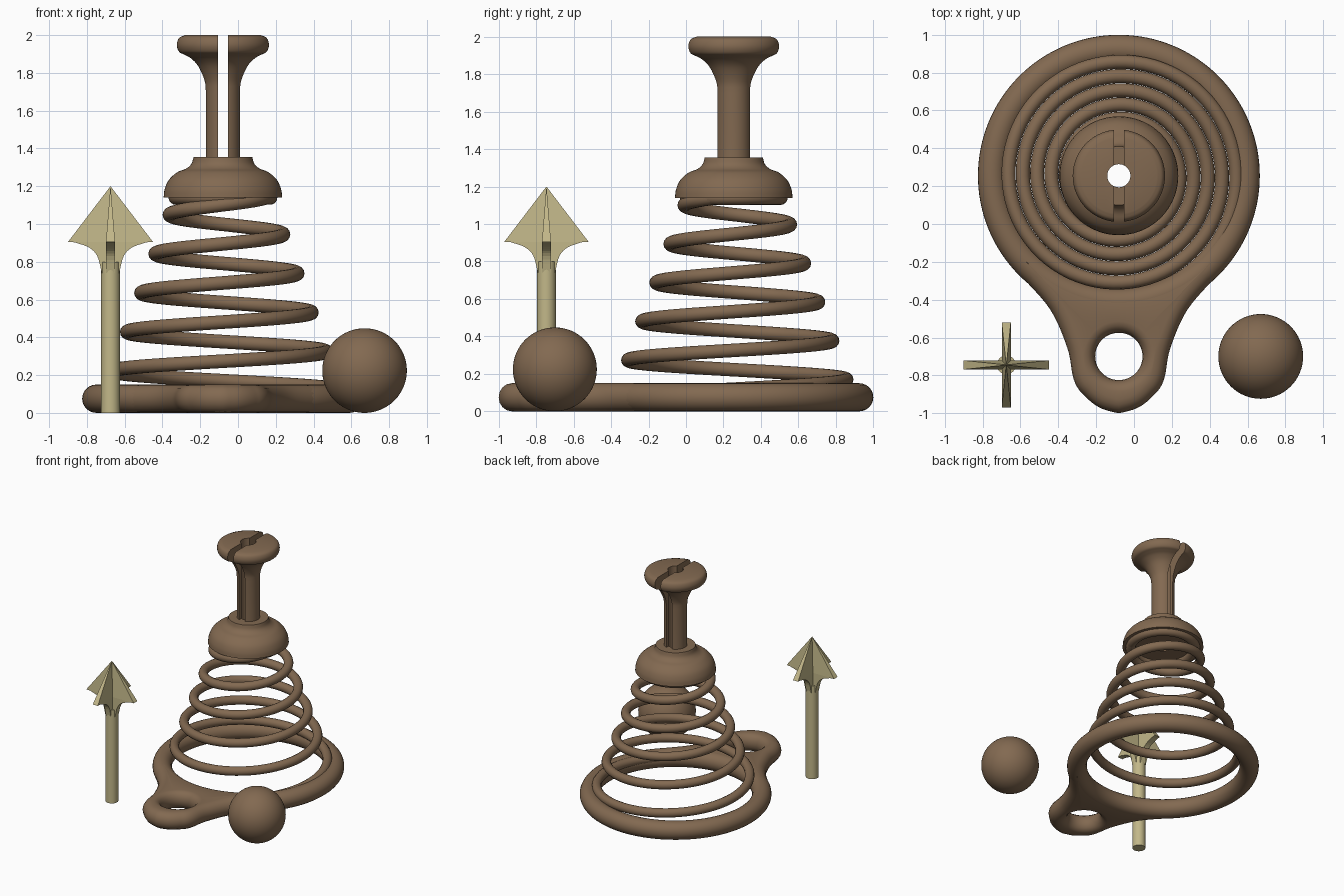
import bpy, bmesh, math
from mathutils import Vector

if "Cube" in bpy.data.objects:
    bpy.data.objects.remove(bpy.data.objects["Cube"])

CX, CY = -0.08, 0.255          # axis of the spring and knob
TAU = 2 * math.pi


def material(name, rgb):
    m = bpy.data.materials.new(name)
    m.diffuse_color = (*rgb, 1)
    m.use_nodes = True
    m.node_tree.nodes["Principled BSDF"].inputs["Base Color"].default_value = m.diffuse_color
    return m


brown = material("brown", (0.225, 0.142, 0.082))
khaki = material("khaki", (0.54, 0.475, 0.25))


def finish(ob, mat, smooth=True, angle=35):
    ob.data.materials.clear()
    ob.data.materials.append(mat)
    if smooth:
        bpy.ops.object.select_all(action='DESELECT')
        ob.select_set(True)
        bpy.context.view_layer.objects.active = ob
        bpy.ops.object.shade_smooth_by_angle(angle=math.radians(angle))
    return ob


def mesh_object(name, bm, mat, smooth=True, angle=35):
    bmesh.ops.recalc_face_normals(bm, faces=bm.faces)
    me = bpy.data.meshes.new(name)
    bm.to_mesh(me)
    bm.free()
    ob = bpy.data.objects.new(name, me)
    bpy.context.collection.objects.link(ob)
    return finish(ob, mat, smooth, angle)


def skin(name, rings, mat, closed=True, angle=35):
    """Quad skin over equal closed rings; open skins get end caps."""
    bm = bmesh.new()
    vs = [[bm.verts.new(p) for p in ring] for ring in rings]
    n, m = len(vs), len(vs[0])
    for i in range(n if closed else n - 1):
        a, b = vs[i], vs[(i + 1) % n]
        for j in range(m):
            k = (j + 1) % m
            bm.faces.new((a[j], a[k], b[k], b[j]))
    if not closed:
        bm.faces.new(vs[0])
        bm.faces.new(vs[-1])
    return mesh_object(name, bm, mat, True, angle)


def lathe(name, profile, mat, steps=96, angle=35):
    """Closed (r, z) profile turned about the main axis."""
    rings = []
    for i in range(steps):
        c, s = math.cos(TAU * i / steps), math.sin(TAU * i / steps)
        rings.append([(CX + r * c, CY + r * s, z) for r, z in profile])
    return skin(name, rings, mat, True, angle)


def circle(r, z, rad, n=24):
    return [(r + rad * math.cos(TAU * k / n), z + rad * math.sin(TAU * k / n)) for k in range(n)]


def smooth_path(pts, n=6):
    """Catmull-Rom curve through 2D points."""
    p = [Vector(q) for q in pts]
    p = [2 * p[0] - p[1]] + p + [2 * p[-1] - p[-2]]
    out = []
    for i in range(1, len(p) - 2):
        a, b, c, d = p[i - 1:i + 3]
        for k in range(n):
            t = k / n
            out.append(0.5 * (2 * b + (c - a) * t + (2 * a - 5 * b + 4 * c - d) * t * t
                              + (3 * b - a - 3 * c + d) * t ** 3))
    return out + [p[-2]]


# Base ring and the ring that holds the top of the spring
lathe("base_ring", circle(0.67, 0.075, 0.075), brown, 128)
lathe("spring_top_ring", circle(0.25, 1.14, 0.038, 16), brown)

# Conical spring
rings = []
z0, z1, pitch, tube = 0.075, 1.14, 0.207, 0.037
steps = 400
for i in range(steps + 1):
    z = z0 + (z1 - z0) * i / steps
    a = math.pi + (z - 1.05) / pitch * TAU
    r = 0.282 + (1.05 - z) * 0.364
    rings.append([(CX + q * math.cos(a), CY + q * math.sin(a), h) for q, h in circle(r, z, tube, 14)])
skin("spring", rings, brown, False)

# Eyelet tab: rounded section swept between the hole and the outline
R, RH, HOLE, HY = 0.07, 0.06, 0.125, -0.70
side = smooth_path([(0.49, -0.20), (0.305, -0.413), (0.205, -0.636), (0.172, -0.80),
                    (0.13, -0.86), (0.072, -0.907), (0, -0.93)])
path = side + [Vector((-p.x, p.y)) for p in reversed(side[:-1])]
a0 = math.atan2(-0.20 - CY, -0.49)
a1 = math.atan2(-0.20 - CY, 0.49)
for k in range(1, 30):                       # back edge follows the base ring
    a = a0 + (a1 - a0) * k / 30
    path.append(Vector((0.67 * math.cos(a), CY + 0.67 * math.sin(a))))
rings = []
for i, p in enumerate(path):
    t = (path[(i + 1) % len(path)] - path[i - 1]).normalized()
    normal = Vector((-t.y, t.x))
    if normal.dot(p - Vector((0, HY))) < 0:
        normal = -normal
    ray = (p - Vector((0, HY))).normalized()
    ring = []
    for k in range(9):                       # outer rounding
        b = -math.pi / 2 + math.pi * k / 8
        q = p + normal * R * math.cos(b)
        ring.append((CX + q.x, q.y, 0.075 + 0.075 * math.sin(b)))
    for k in range(9):                       # hole rounding
        b = math.pi / 2 - math.pi * k / 8
        q = Vector((0, HY)) + ray * (HOLE + RH * (1 - math.cos(b)))
        ring.append((CX + q.x, q.y, 0.075 + 0.075 * math.sin(b)))
    rings.append(ring)
skin("eyelet_tab", rings, brown, True, 50)

# Knob: bell, stem and flared head with a bore
bell = smooth_path([(0.314, 1.14), (0.308, 1.185), (0.285, 1.235), (0.24, 1.275),
                    (0.195, 1.293), (0.167, 1.318), (0.155, 1.355)], 4)
head = smooth_path([(0.09, 1.70), (0.097, 1.76), (0.13, 1.835), (0.17, 1.878), (0.205, 1.897),
                    (0.232, 1.912), (0.244, 1.948), (0.232, 1.985), (0.2, 2.0)], 4)
profile = [(0.061, 1.14)] + [tuple(p) for p in bell] + [(0.09, 1.355)] \
    + [tuple(p) for p in head] + [(0.061, 2.0)]
knob = lathe("knob", profile, brown)

# Slot through the stem and head
bpy.ops.mesh.primitive_cube_add(size=1, location=(CX, CY, 1.755))
cutter = bpy.context.object
cutter.name = "slot_cutter"
cutter.scale = (0.054, 1, 0.8)
cutter.hide_render = True
cut = knob.modifiers.new("slot", 'BOOLEAN')
cut.object = cutter
cut.operation = 'DIFFERENCE'
cut.solver = 'EXACT'
bpy.context.view_layer.objects.active = knob
bpy.ops.object.modifier_apply(modifier="slot")
bpy.data.objects.remove(cutter)
finish(knob, brown)

# Ball
bpy.ops.mesh.primitive_uv_sphere_add(segments=64, ring_count=32, radius=0.224, location=(0.67, -0.70, 0.224))
bpy.context.object.name = "ball"
finish(bpy.context.object, brown)

# Arrow shaft
AX, AY = -0.675, -0.745
bpy.ops.mesh.primitive_cylinder_add(vertices=32, radius=0.05, depth=0.8, location=(AX, AY, 0.4))
bpy.context.object.name = "arrow_shaft"
finish(bpy.context.object, khaki)

# Arrow head: four fins that widen from the tip down, with hollow undersides
fin = [(0, 1.2), (0.225, 0.905)]
fin += [tuple(p) for p in smooth_path([(0.19, 0.903), (0.115, 0.876), (0.07, 0.83), (0.046, 0.74)], 4)]
fin += [(0, 0.74), (0, 0.905)]
bm = bmesh.new()
for f in range(4):
    c, s = math.cos(f * math.pi / 2), math.sin(f * math.pi / 2)
    sides = []
    for sign in (-1, 1):
        row = []
        for r, z in fin:
            w = sign * max(0.0005, 0.024 * min(1, (1.2 - z) / 0.295))
            row.append(bm.verts.new((AX + r * c - w * s, AY + r * s + w * c, z)))
        bm.faces.new((row[0], row[1], row[-1]))
        bm.faces.new(row[1:])
        sides.append(row)
    a, b = sides
    for i in range(len(a)):
        k = (i + 1) % len(a)
        bm.faces.new((a[i], a[k], b[k], b[i]))
mesh_object("arrow_head", bm, khaki, False)
